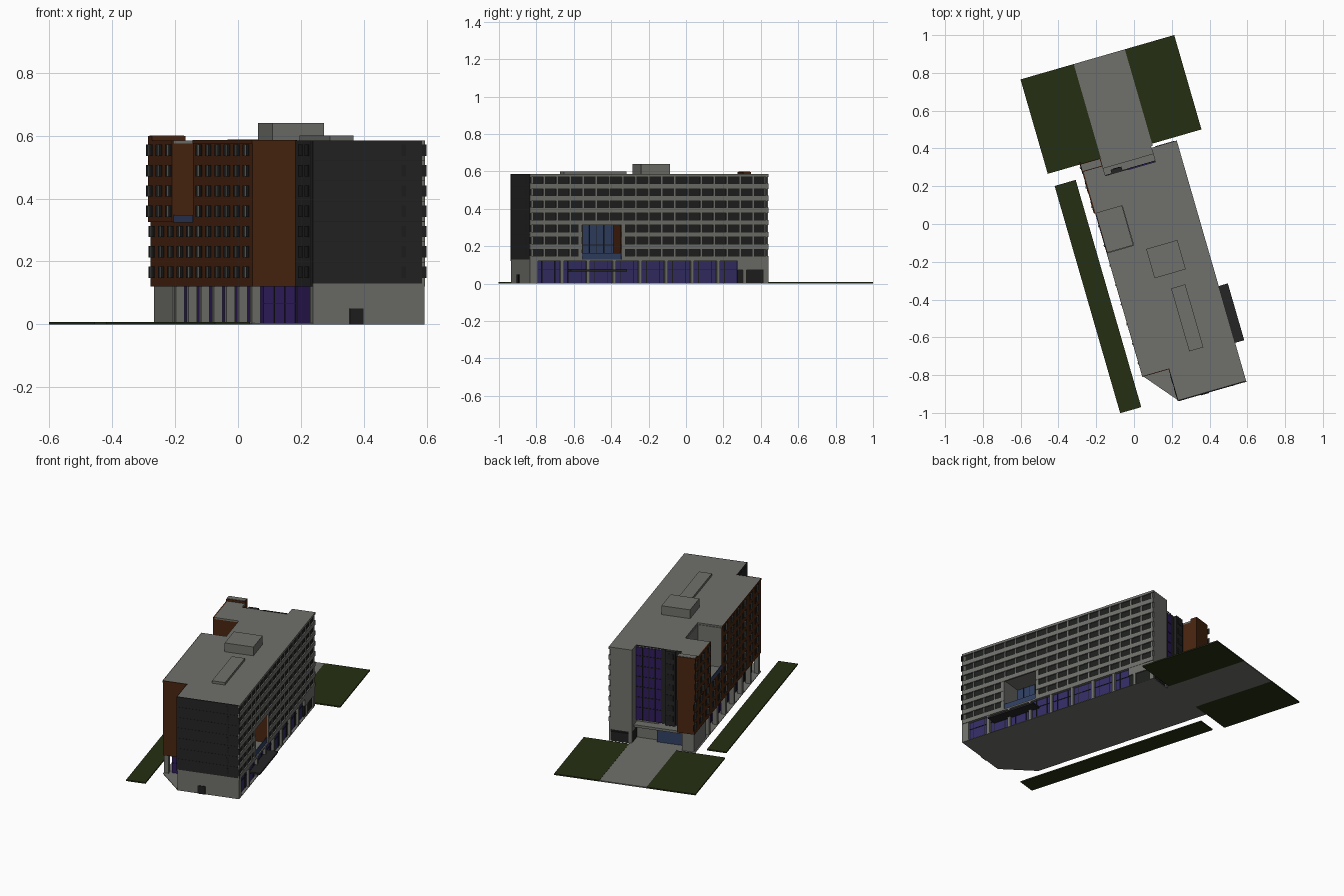
import bpy, bmesh, math
from mathutils import Matrix

cube = bpy.data.objects.get("Cube")
if cube:
    bpy.data.objects.remove(cube, do_unlink=True)

TURN = Matrix.Rotation(math.radians(16.1), 4, 'Z')


def material(name, r, g, b):
    m = bpy.data.materials.new(name)
    m.use_nodes = True
    m.diffuse_color = (r, g, b, 1)
    m.node_tree.nodes["Principled BSDF"].inputs["Base Color"].default_value = (r, g, b, 1)
    return m


GRAY = material("concrete gray", .16, .16, .147)
BROWN = material("rust brown", .066, .018, .005)
DARK = material("charcoal cladding", .018, .018, .018)
PANE = material("window black", .013, .014, .013)
VIOLET = material("violet glass", .028, .012, .11)
INDIGO = material("indigo glass", .032, .026, .13)
BLUE = material("blue glass", .03, .05, .12)
GREEN = material("lawn green", .018, .028, .006)


def finish(name, mat, bm):
    bm.transform(TURN)
    bmesh.ops.recalc_face_normals(bm, faces=bm.faces)
    me = bpy.data.meshes.new(name)
    bm.to_mesh(me)
    bm.free()
    me.materials.append(mat)
    ob = bpy.data.objects.new(name, me)
    bpy.context.collection.objects.link(ob)


def boxes(name, mat, *items):
    """One object made of boxes given as u0, u1, v0, v1, z0, z1."""
    bm = bmesh.new()
    for a, b, c, d, e, f in items:
        m = Matrix.Translation(((a + b) / 2, (c + d) / 2, (e + f) / 2)) @ \
            Matrix.Diagonal((b - a, d - c, f - e, 1))
        bmesh.ops.create_cube(bm, size=1, matrix=m)
    finish(name, mat, bm)


def prism(name, mat, pts, z0, z1):
    bm = bmesh.new()
    face = bm.faces.new([bm.verts.new((u, v, z0)) for u, v in pts])
    ext = bmesh.ops.extrude_face_region(bm, geom=[face])["geom"]
    for x in ext:
        if isinstance(x, bmesh.types.BMVert):
            x.co.z = z1
    finish(name, mat, bm)


# Main dimensions
W, E, MID, S, N = -.18, .338, -.033, -.966, .362
WING_S, WING_N = -.79, .378
REC_W, REC_E, REC_V = -.075, .2, .285       # north recess
LOW, ROOF, TOP = .12, .575, .585
EN = (-.675, -.456)                         # east terrace
WN = (-.108, .11)                           # west terrace
TERR_E, TERR_W = .32, .325
EB = .330                                   # east wall behind the spandrels
ROWS = [.166 + .0645 * k for k in range(7)]
HALF = .018

# Grounds
boxes("lawns", GREEN, (-.365, -.072, .382, .902, 0, .008), (.21, .482, .382, .902, 0, .008),
      (-.348, -.232, -.942, .31, 0, .008))
boxes("entrance_path", GRAY, (-.072, .21, .37, .902, 0, .007))
prism("ground_slab", GRAY, [(-.031, S), (E, S), (E, N), (REC_E, N), (REC_E, .38), (W, .38), (W, -.785)], 0, .004)

# Ground floor
boxes("ground_glass", INDIGO, (0, .322, -.935, .19, .004, LOW))
boxes("ground_glass_west", VIOLET, (-.135, 0, -.76, .15, .004, LOW), (-.025, 0, -.95, -.76, .004, LOW))
boxes("south_base", GRAY, (-.031, E, S, -.93, 0, .13))
boxes("ground_northwest_walls", GRAY, (-.172, -.1, .15, .365, 0, LOW), (-.1, .2, .15, .24, 0, LOW))
cols = [S + .035 + .145 * k for k in range(9)]
boxes("east_columns", GRAY, *[(.315, E, v - .009, v + .009, 0, LOW) for v in cols],
      (.325, E, .335, N, 0, LOW))
boxes("west_columns", GRAY, *[(-.178, -.15, -.775 + .145 * k, -.752 + .145 * k, 0, LOW) for k in range(7)])
boxes("ground_mullions", PANE,
      *[(.322, .325, S + .07 + .0725 * k, S + .074 + .0725 * k, .004, LOW) for k in range(16)],
      *[(-.138, -.135, -.7 + .0725 * k, -.696 + .0725 * k, .004, LOW) for k in range(12)],
      *[(-.1 + .035 * k, -.097 + .035 * k, -.763, -.76, .004, LOW) for k in range(3)],
      (.322, .325, -.93, .19, .075, .078), (-.135, -.025, -.763, -.76, .065, .068))
boxes("south_door", PANE, (.09, .135, S - .004, S, 0, .05))
boxes("garage_void", PANE, (.2, .33, .19, .355, .004, .072), (.22, .325, .355, N + .002, .004, .06))
boxes("garage_lintel", GRAY, (.2, E, .19, N, .072, .13), (.2, .22, .33, N, 0, .13))
boxes("awning", DARK, (.32, .39, -.753, -.44, .066, .076))

# Upper block, left open at the east terrace
boxes("main_block", GRAY,
      (MID, .193, S + .006, REC_V, LOW, ROOF),
      (.193, EB, S + .006, EN[0], LOW, ROOF),
      (.193, EB, EN[1], REC_V, LOW, ROOF),
      (.193, EB, EN[0], EN[1], TERR_E, ROOF),
      (REC_E, EB, REC_V, N, LOW, ROOF))

# East strip windows, spandrels and mullions
def east_runs(z):
    return [(S, EN[0]), (EN[1], N)] if z < TERR_E - .01 else [(S, N)]


edges = [LOW] + [z + s * HALF for z in ROWS for s in (-1, 1)] + [TOP]
boxes("east_windows", PANE, *[(EB, EB + .002, a + .02, b - .02, z - HALF, z + HALF)
                              for z in ROWS for a, b in east_runs(z)])
boxes("east_spandrels", GRAY, *[(EB, E + .002, a, b, lo, hi)
                                for lo, hi in zip(edges[::2], edges[1::2])
                                for a, b in east_runs((lo + hi) / 2)])
boxes("east_mullions", GRAY, *[(EB, E, v - .004, v + .004, z - HALF, z + HALF)
                               for z in ROWS for v in [S + .006 + .0728 * k for k in range(19)]
                               if any(a <= v <= b for a, b in east_runs(z))],
      *[(EB, E, a, a + .02, LOW, TERR_E) for a in (EN[0] - .02, EN[1])])

# East terrace lining
boxes("east_terrace_glass", BLUE, (.193, .196, EN[0], EN[1], .13, TERR_E),
      (.328, .331, EN[0], EN[1], .13, .165))
boxes("east_terrace_wall", BROWN, (.196, EB, EN[1] - .004, EN[1], .13, TERR_E))
boxes("east_terrace_frames", PANE, *[(.196, .199, EN[0] + .04 * k, EN[0] + .003 + .04 * k, .13, TERR_E)
                                     for k in range(1, 6)], (.196, .199, EN[0], EN[1], .205, .209))
boxes("east_terrace_floor", GRAY, (.193, E, EN[0], EN[1], LOW, .13))

# South end cladding
boxes("south_cladding", DARK, (-.031, E + .002, S, S + .006, .13, TOP),
      (-.037, MID, S, WING_S, LOW, TOP))
boxes("south_windows", PANE,
      *[(u, u + .014, S - .002, S, z - HALF, z + HALF) for z in ROWS for u in (.262, .33)],
      *[(-.039, -.037, v, v + .045, z - HALF, z + HALF) for z in ROWS for v in (-.94, -.87)])
boxes("south_seams", PANE, *[(-.031, E, S - .001, S, z + .031, z + .033) for z in ROWS[:-1]])

# Brown west wing, left open at the west terrace
boxes("west_wing", BROWN,
      (W, MID, WING_S, WN[0], LOW, ROOF),
      (W, MID, WN[0], WN[1], LOW, TERR_W),
      (W, MID, WN[1], REC_V, LOW, ROOF),
      (W, REC_W, REC_V, WING_N, LOW, ROOF))
boxes("west_tower", BROWN, (-.187, W, WN[1], .384, TERR_W, TOP),
      (-.187, REC_W, .34, .384, TERR_W, .598))
boxes("west_terrace_walls", GRAY, (W + .002, MID, WN[0], WN[0] + .004, TERR_W, ROOF),
      (MID - .004, MID, WN[0], WN[1], TERR_W, ROOF),
      (W + .004, MID, WN[0], WN[1], TERR_W, TERR_W + .004))
boxes("west_terrace_rail", BLUE, (W - .002, W + .002, WN[0], WN[1], .323, .347))

panes, fins = [], []
for z in ROWS:
    for k in range(11):
        v = -.745 + .108 * k
        if z > TERR_W and WN[0] - .04 < v < WN[1]:
            continue
        u = -.187 if z > TERR_W and v > WN[1] else W
        for s in (-.004, .034):
            panes.append((u - .002, u, v + s, v + s + .028, z - HALF, z + HALF))
        fins.append((u - .006, u, v + .024, v + .034, z - HALF, z + HALF))
boxes("west_windows", PANE, *panes)
boxes("west_window_fins", GRAY, *fins)

# North recess: glazed stair wall, dark bay, entrance
boxes("north_glass", VIOLET, (.05, REC_E, REC_V, REC_V + .004, LOW, ROOF))
boxes("north_glass_bars", PANE,
      *[(.05, REC_E, REC_V + .004, REC_V + .007, z + .03, z + .034) for z in ROWS],
      *[(u, u + .004, REC_V + .004, REC_V + .007, LOW, ROOF) for u in (.085, .12, .16)])
boxes("north_dark_bay", DARK, (REC_W, .05, REC_V, REC_V + .006, LOW, TOP),
      (-.04, .02, REC_V, .31, LOW, TOP))
boxes("north_bay_windows", PANE, *[(-.03, .01, .31, .312, z - HALF, z + HALF) for z in ROWS])
boxes("entrance_glass", BLUE, (-.1, .07, .24, .3, .004, .085))
boxes("entrance_wall", GRAY, (.07, REC_E, .24, .275, 0, LOW))
boxes("entrance_canopy", GRAY, (REC_W, REC_E, .24, .33, .09, .105))

# Roofs
boxes("roof", GRAY,
      (MID, E, S + .006, REC_V, ROOF, TOP),
      (REC_E, E, REC_V, N, ROOF, TOP),
      (W, MID, WING_S + .004, WN[0], ROOF, TOP),
      (W, MID, WN[1], REC_V, ROOF, TOP),
      (W, REC_W, REC_V, .34, ROOF, TOP))
boxes("wing_parapets", BROWN, (W - .002, W, WING_S, WN[0], ROOF, TOP + .001),
      (W, MID, WING_S, WING_S + .004, ROOF, TOP + .001))
boxes("tower_cap", GRAY, (-.183, REC_W - .004, .344, .38, .598, .6))
boxes("plant_room", GRAY, (.025, .197, -.306, -.145, TOP, .64))
boxes("roof_duct", GRAY, (.094, .172, -.729, -.382, TOP, .6))
